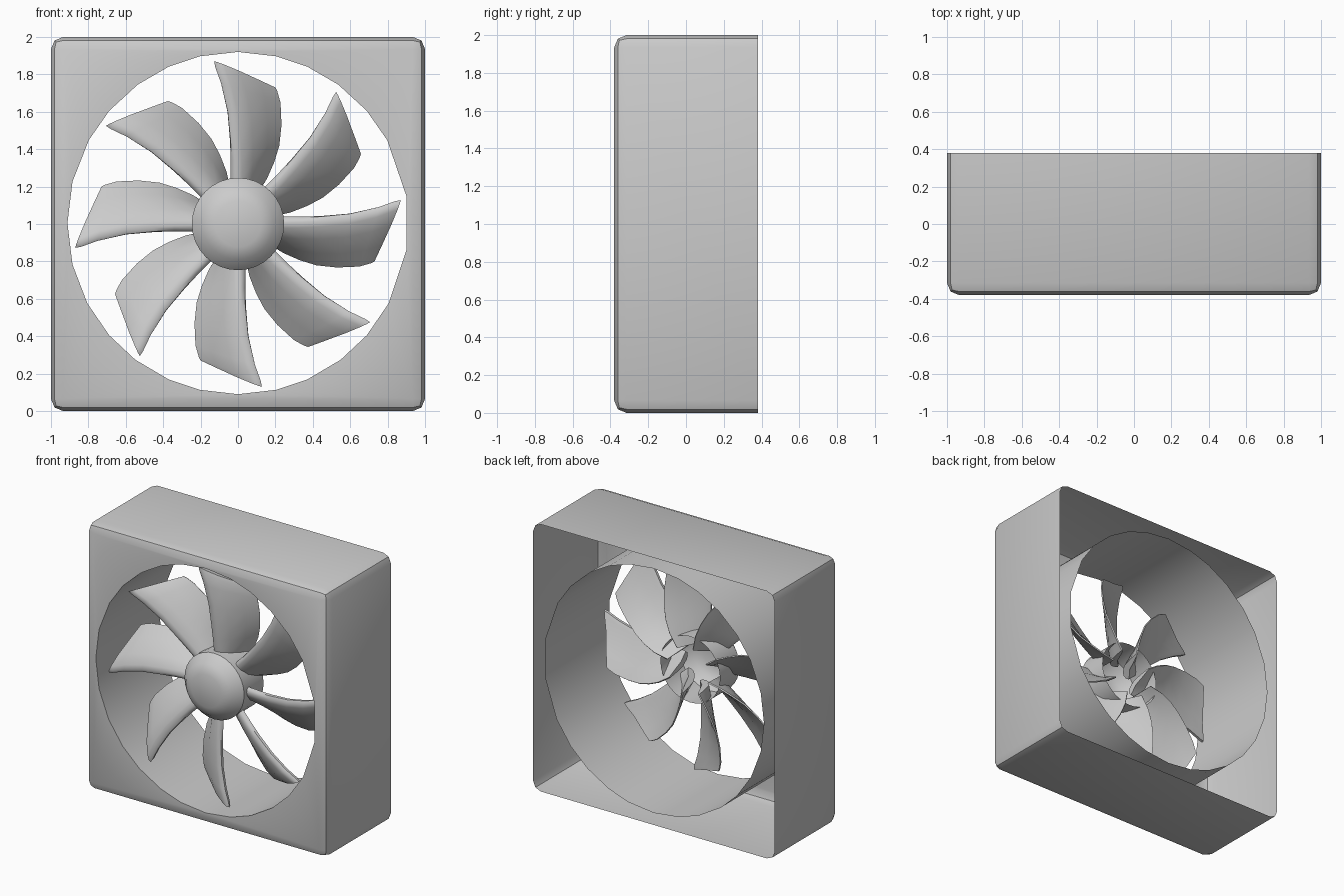
import bpy, bmesh, math
from mathutils import Vector

if "Cube" in bpy.data.objects:
    bpy.data.objects.remove(bpy.data.objects["Cube"])

gray = bpy.data.materials.new("light_gray")
gray.diffuse_color = (0.6, 0.6, 0.6, 1)
gray.use_nodes = True
gray.node_tree.nodes["Principled BSDF"].inputs["Base Color"].default_value = gray.diffuse_color
CENTRE_Z = 1.0
FRONT, BACK = -0.38, 0.38


def finish(bm, name, angle=32):
    me = bpy.data.meshes.new(name)
    bm.to_mesh(me)
    bm.free()
    me.materials.append(gray)
    ob = bpy.data.objects.new(name, me)
    bpy.context.collection.objects.link(ob)
    bpy.ops.object.select_all(action='DESELECT')
    ob.select_set(True)
    bpy.context.view_layer.objects.active = ob
    bpy.ops.object.shade_smooth_by_angle(angle=math.radians(angle))
    return ob


# Housing: box open at the back with bevelled edges, round opening and duct
bm = bmesh.new()
bmesh.ops.create_cube(bm, size=2)
for v in bm.verts:
    v.co = Vector((v.co.x, v.co.y * BACK, v.co.z + CENTRE_Z))
bmesh.ops.delete(bm, geom=[f for f in bm.faces if f.normal.y > 0.9], context='FACES_ONLY')
bmesh.ops.bevel(bm, geom=[e for e in bm.edges if not e.is_boundary], offset=0.065,
                segments=2, profile=0.5, affect='EDGES')
bm.normal_update()
front = [f for f in bm.faces if f.normal.y < -0.99]
rim_edges = list({e for f in front for e in f.edges})
bmesh.ops.delete(bm, geom=front, context='FACES_ONLY')
half = [90, 77, 66, 54, 41, 29, 9, -9, -28, -41, -53, -66, -77, -90]
other = [257, 246, 233, 221, 208, 194, 180, 166, 151, 139, 126, 114, 103]
ring = []
for a in half + [o - 360 for o in other]:
    a = math.radians(a)
    ring.append(bm.verts.new((0.912 * math.cos(a), FRONT, 1.005 + 0.915 * math.sin(a))))
n = len(ring)
hole = [bm.edges.new((ring[i], ring[(i + 1) % n])) for i in range(n)]
bmesh.ops.triangle_fill(bm, use_beauty=True, use_dissolve=False, edges=rim_edges + hole,
                        normal=(0, -1, 0))
back = [bm.verts.new((v.co.x, BACK, v.co.z)) for v in ring]
for i in range(n):
    j = (i + 1) % n
    bm.faces.new((ring[i], ring[j], back[j], back[i]))
bmesh.ops.recalc_face_normals(bm, faces=bm.faces)
finish(bm, "housing")

# Hub: hollow cup with a flat cap and sloping shoulder
bm = bmesh.new()
SEG = 32
rows = []
for r, y in [(0.123, -0.375), (0.19, -0.345), (0.247, -0.28), (0.247, -0.05)]:
    rows.append([bm.verts.new((r * math.cos(2 * math.pi * i / SEG), y,
                               CENTRE_Z + r * math.sin(2 * math.pi * i / SEG)))
                 for i in range(SEG)])
bm.faces.new(rows[0])
for a, b in zip(rows, rows[1:]):
    for i in range(SEG):
        j = (i + 1) % SEG
        bm.faces.new((a[i], b[i], b[j], a[j]))
bmesh.ops.recalc_face_normals(bm, faces=bm.faces)
finish(bm, "hub", 25)

# Blade stations: leading (radius, sweep, y) then trailing (radius, sweep, y)
STATIONS = [
    ((0.15, 0.02, -0.23), (0.15, -0.09, -0.02)),
    ((0.24, 0.03, -0.24), (0.24, -0.15, -0.02)),
    ((0.34, 0.033, -0.25), (0.33, -0.19, -0.03)),
    ((0.45, 0.04, -0.26), (0.42, -0.218, -0.05)),
    ((0.60, 0.055, -0.27), (0.53, -0.23, -0.07)),
    ((0.75, 0.09, -0.28), (0.65, -0.225, -0.09)),
    ((0.84, 0.122, -0.285), (0.71, -0.208, -0.10)),
    ((0.87, 0.128, -0.285), (0.73, -0.198, -0.105)),
]
# Cross-section: (position along chord, offset as a share of thickness)
SECTION = [(0, 0), (0.03, 0.45), (0.12, 0.75), (0.35, 0.95), (0.7, 0.55), (1, 0.1),
           (1, -0.1), (0.7, -0.05), (0.35, 0.05), (0.12, -0.3), (0.03, -0.35)]


def blade(index):
    a = math.radians(45 * index)
    radial = Vector((math.cos(a), 0, math.sin(a)))
    tangent = Vector((-math.sin(a), 0, math.cos(a)))
    bm = bmesh.new()
    loops = []
    for k, (lead, trail) in enumerate(STATIONS):
        lead, trail = Vector(lead), Vector(trail)
        chord = trail - lead
        normal = Vector((0, -chord.z, chord.y)).normalized()
        thick = 0.035 if k == len(STATIONS) - 1 else 0.055 - 0.002 * k
        loop = []
        for s, h in SECTION:
            p = lead + chord * s + normal * (h * thick)
            loop.append(bm.verts.new(radial * p.x + tangent * p.y
                                     + Vector((0, p.z, CENTRE_Z))))
        loops.append(loop)
    m = len(SECTION)
    for p, q in zip(loops, loops[1:]):
        for i in range(m):
            j = (i + 1) % m
            bm.faces.new((p[i], p[j], q[j], q[i]))
    bm.faces.new(loops[0])
    bm.faces.new(loops[-1])
    bmesh.ops.recalc_face_normals(bm, faces=bm.faces)
    finish(bm, f"blade_{index + 1}", 50)


for i in range(8):
    blade(i)
